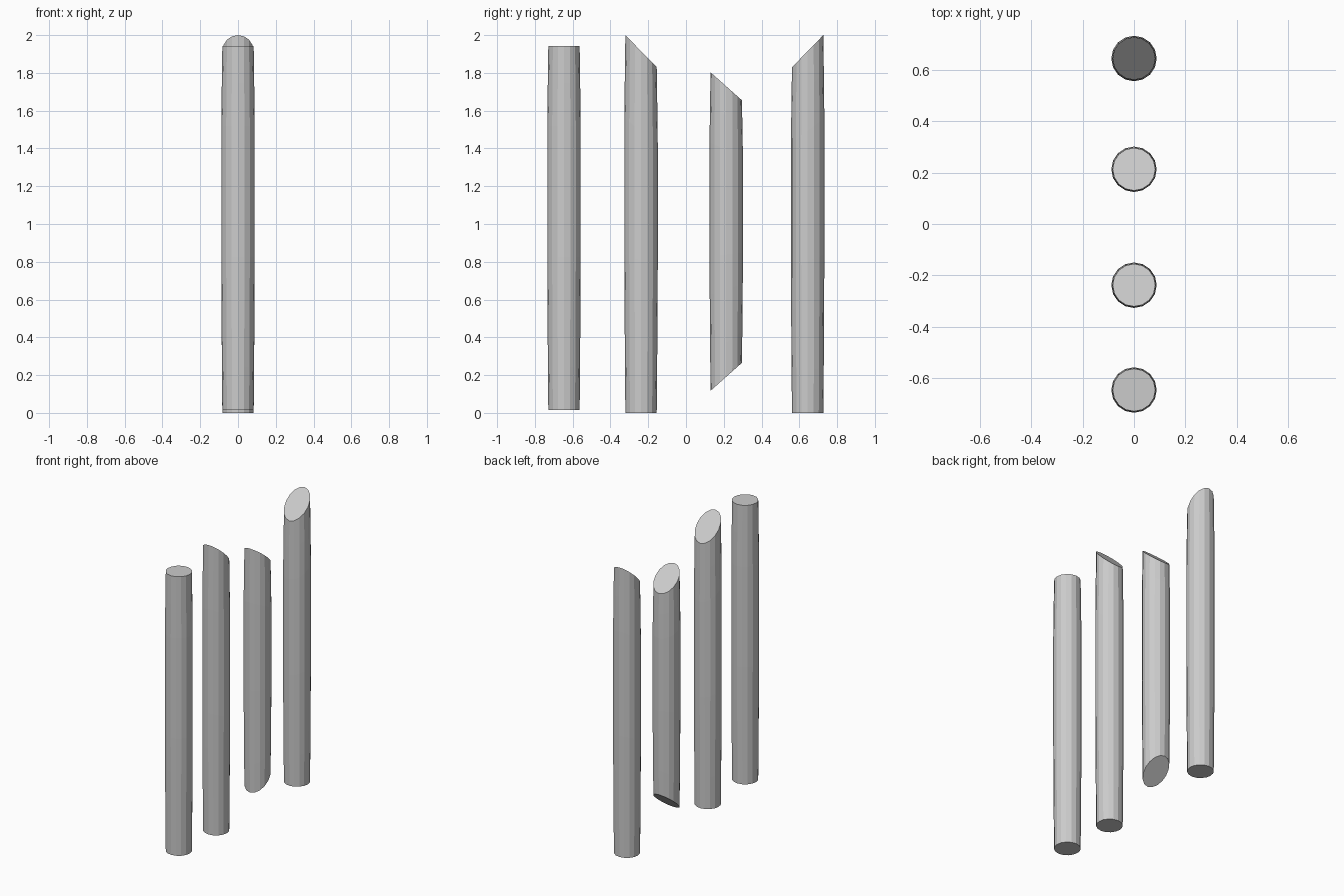
import bpy, bmesh, math

if "Cube" in bpy.data.objects:
    bpy.data.objects.remove(bpy.data.objects["Cube"])

SIDES = 16
R_END, R_MID = 0.083, 0.0885
# (fraction of height, amount of bulge)
RINGS = [(0, 0), (0.12, 0.4), (0.3, 0.8), (0.42, 1), (0.78, 1), (0.9, 0.5), (1, 0)]


def pole(name, y, bottom, top):
    """Slightly bulged pole; bottom/top = (height at -y edge, height at +y edge)."""
    bm = bmesh.new()
    rings = []
    for t, bulge in RINGS:
        r = R_END + (R_MID - R_END) * bulge
        ring = []
        for i in range(SIDES):
            a = 2 * math.pi * i / SIDES
            s = (math.sin(a) + 1) / 2
            lo = bottom[0] + (bottom[1] - bottom[0]) * s
            hi = top[0] + (top[1] - top[0]) * s
            ring.append(bm.verts.new((r * math.cos(a), r * math.sin(a), lo + (hi - lo) * t)))
        rings.append(ring)
    for a, b in zip(rings, rings[1:]):
        for i in range(SIDES):
            j = (i + 1) % SIDES
            bm.faces.new((a[i], a[j], b[j], b[i]))
    # End caps
    bm.faces.new(rings[0][::-1])
    bm.faces.new(rings[-1])
    mesh = bpy.data.meshes.new(name)
    bm.to_mesh(mesh)
    bm.free()
    obj = bpy.data.objects.new(name, mesh)
    obj.location.y = y
    bpy.context.collection.objects.link(obj)


# Straight-cut, slanted, double-slanted and reversed slanted poles
pole("pole_flat", -0.646, (0.015, 0.015), (1.943, 1.943))
pole("pole_slant_front", -0.238, (0, 0), (2.0, 1.83))
pole("pole_double_slant", 0.213, (0.117, 0.265), (1.803, 1.655))
pole("pole_slant_back", 0.644, (0, 0), (1.83, 2.0))
